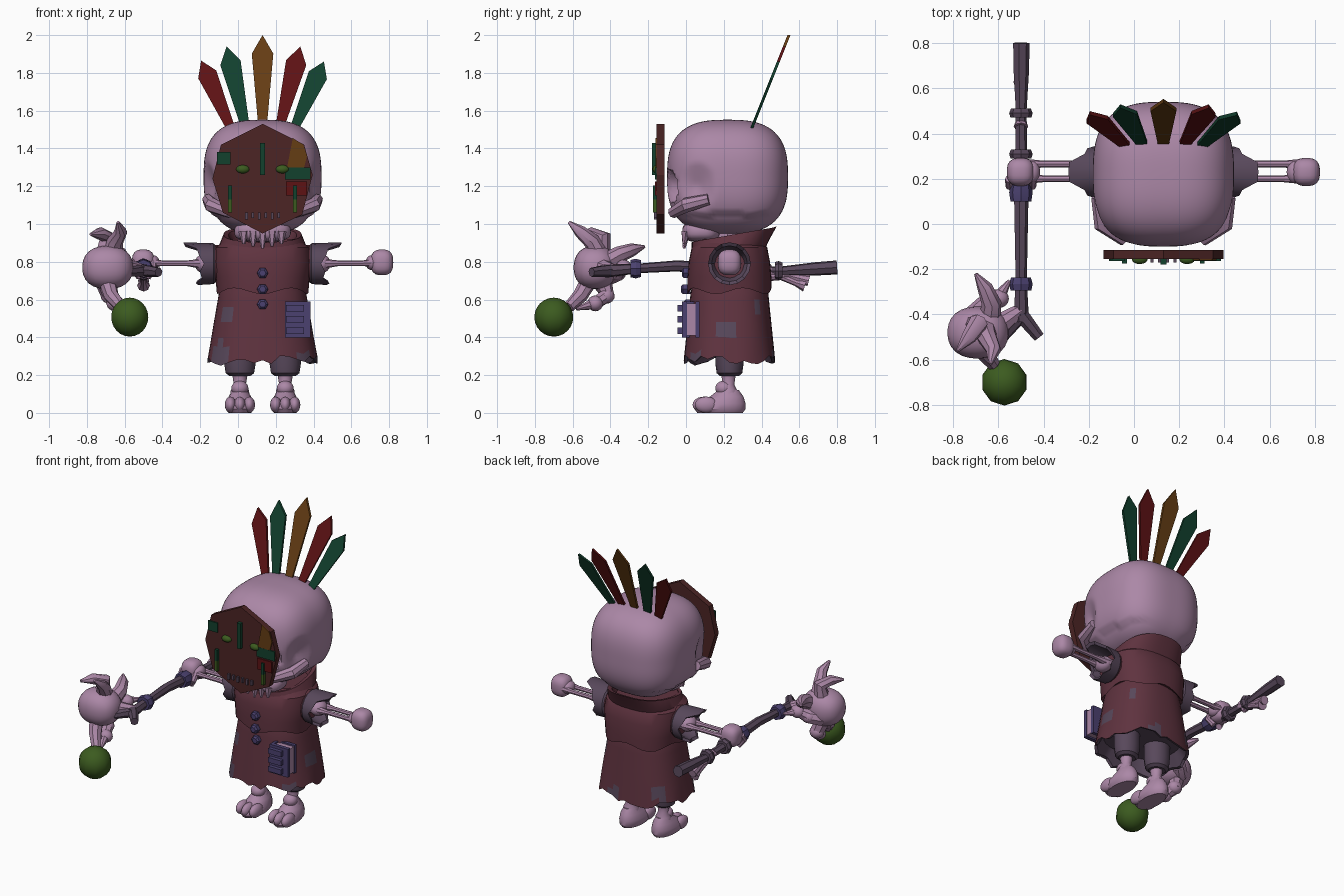
import bpy, bmesh, math, random
from mathutils import Vector, Quaternion

if "Cube" in bpy.data.objects:
    bpy.data.objects.remove(bpy.data.objects["Cube"])

random.seed(4)
CX = 0.13  # body centre line
TAU = 2 * math.pi


def mat(name, *rgb):
    m = bpy.data.materials.new(name)
    m.diffuse_color = (*rgb, 1)
    m.use_nodes = True
    m.node_tree.nodes["Principled BSDF"].inputs["Base Color"].default_value = m.diffuse_color
    return m


BONE = mat("pale_bone", .41, .245, .385)
ROBE = mat("maroon_cloth", .115, .033, .05)
GREY = mat("dusky_grey", .098, .065, .105)
WOOD = mat("mask_wood", .072, .018, .018)
BLUE = mat("muted_indigo", .07, .053, .16)
LEAF = mat("leaf_green", .045, .105, .014)
TEAL = mat("deep_teal", .006, .052, .027)
RED = mat("deep_red", .11, .006, .007)
OCHRE = mat("ochre", .13, .047, .007)


def finish(bm, name, mats, angle=35):
    bmesh.ops.recalc_face_normals(bm, faces=bm.faces)
    me = bpy.data.meshes.new(name)
    bm.to_mesh(me)
    bm.free()
    for m in mats if isinstance(mats, (list, tuple)) else [mats]:
        me.materials.append(m)
    ob = bpy.data.objects.new(name, me)
    bpy.context.collection.objects.link(ob)
    bpy.ops.object.select_all(action='DESELECT')
    ob.select_set(True)
    bpy.context.view_layer.objects.active = ob
    if angle:
        bpy.ops.object.shade_smooth_by_angle(angle=math.radians(angle))
    return ob


def skin(name, rings, mats, idx=None, caps=(True, True), patch=None, angle=35):
    """Join rings of points into one surface."""
    bm = bmesh.new()
    vs = [[bm.verts.new(p) for p in r] for r in rings]
    n = len(vs[0])
    for k in range(len(vs) - 1):
        for i in range(n):
            j = (i + 1) % n
            f = bm.faces.new((vs[k][i], vs[k][j], vs[k + 1][j], vs[k + 1][i]))
            f.material_index = idx[k] if idx else 0
            if patch and patch(f.calc_center_median()):
                f.material_index = 1
    for end, r in zip(caps, (vs[0], vs[-1])):
        if end:
            f = bm.faces.new(r)
            f.material_index = idx[-1] if idx and r is vs[-1] else 0
    return finish(bm, name, mats, angle)


def tube(name, pts, radii, m, n=8, angle=40):
    pts = [Vector(p) for p in pts]
    rings, q, old = [], None, None
    for i, p in enumerate(pts):
        t = (pts[min(i + 1, len(pts) - 1)] - pts[max(i - 1, 0)]).normalized()
        q = Vector((0, 0, 1)).rotation_difference(t) if q is None else old.rotation_difference(t) @ q
        old = t
        rings.append([p + q @ Vector((math.cos(TAU * k / n), math.sin(TAU * k / n), 0)) * radii[i]
                      for k in range(n)])
    return skin(name, rings, m, angle=angle)


def blob(name, c, r, m, p=2.0, cuts=5, shape=None):
    """Rounded block: p=2 is an ellipsoid, higher is boxier."""
    bm = bmesh.new()
    bmesh.ops.create_cube(bm, size=2)
    bmesh.ops.subdivide_edges(bm, edges=bm.edges[:], cuts=cuts, use_grid_fill=True)
    for v in bm.verts:
        d = Vector([math.tan(a * math.pi / 4) for a in v.co])
        d /= sum(abs(a) ** p for a in d) ** (1 / p)
        v.co = Vector([c[i] + d[i] * r[i] for i in range(3)])
        if shape:
            shape(v.co)
    return finish(bm, name, m, 50)


def box(name, x0, x1, y0, y1, z0, z1, m):
    return skin(name, [[(x0, y0, z), (x1, y0, z), (x1, y1, z), (x0, y1, z)] for z in (z0, z1)], m, angle=0)


def oval(cx, cy, rx, ry, z, jag=None, n=40, tilt=0, p=2.5):
    out = []
    for i in range(n):
        c, s = math.cos(TAU * i / n), math.sin(TAU * i / n)
        k = (abs(c) ** p + abs(s) ** p) ** (-1 / p)
        out.append((cx + c * k * rx, cy + s * k * ry, z + tilt * s + (jag[i] if jag else 0)))
    return out


# ---- skull with hollow sockets and nose
def face(v):
    dx = abs(v.x - CX)
    if v.y < .1:
        socket = math.hypot((dx - .135) / .085, (v.z - 1.20) / .09)
        v.y += .11 * max(0, 1 - socket ** 2)
        v.y += .08 * max(0, 1 - math.hypot(dx / .035, (v.z - 1.1) / .05))
    if v.y < .18 and v.z < 1.33 and dx > .2:      # sunken temples and cheeks
        k = max(0, 1 - math.hypot((v.y - .06) / .1, (v.z - 1.2) / .13))
        v.x -= math.copysign(.05 * k, v.x - CX)
    if v.z < 1.05:
        v.x = CX + (v.x - CX) * .92


blob("skull", (CX, .22, 1.25), (.312, .32, .302), BONE, 2.8, 23, face)
for s in (-1, 1):
    tube("cheekbone", [(CX + s * .29, .12, 1.13), (CX + s * .27, .0, 1.1), (CX + s * .17, -.07, 1.06)],
         [.03, .04, .03], BONE)
blob("jaw", (CX, .08, .96), (.15, .1, .055), BONE, 3)
for k in range(-2, 3):
    tube("tooth", [(CX + k * .05, .0, .96), (CX + k * .05, -.01, .87 + .012 * abs(k))], [.028, .008], BONE, 6)
tube("neck", [(CX, .22, .8), (CX, .22, 1.0)], [.07, .07], BONE)

# ---- mask
outline = [(0, 1.53), (.22, 1.42), (.265, 1.26), (.21, 1.05), (0, .95), (-.21, 1.06), (-.265, 1.24), (-.22, 1.42)]
skin("mask", [[(CX + x, y, z) for x, z in outline] for y in (-.155, -.115)], WOOD, angle=0)
for x0, x1, z0, z1, m in ((-.11, -.04, 1.315, 1.38, TEAL), (.25, .385, 1.235, 1.3, TEAL),
                          (.255, .365, 1.15, 1.225, RED)):
    box("mask_paint", x0, x1, -.163, -.154, z0, z1, m)
stripe = [(.26, 1.3), (.35, 1.3), (.365, 1.36), (.345, 1.42), (.29, 1.455)]
skin("mask_ochre_stripe", [[(x, y, z) for x, z in stripe] for y in (-.162, -.154)], OCHRE, angle=0)
box("mask_nose", CX - .013, CX + .013, -.18, -.15, 1.26, 1.43, TEAL)
for s in (-1, 1):
    blob("mask_eye", (CX + s * .105, -.155, 1.29), (.035, .022, .022), LEAF)
    box("mask_cheek_bar", CX + s * .172 - .01, CX + s * .172 + .01, -.175, -.15, 1.06, 1.13, LEAF)
    box("mask_cheek_bar_top", CX + s * .172 - .01, CX + s * .172 + .01, -.175, -.15, 1.13, 1.205, TEAL)
for k in range(6):
    x = CX + (k - 2.5) * .034
    box("mask_tooth", x - .007, x + .007, -.17, -.15, 1.025 + .006 * (k % 2), 1.062, GREY)

# ---- feather crest, all in one tilted plane
for bx, bz, tx, tz, w, m in ((-.165, 1.52, -.325, 1.865, .052, RED), (-.09, 1.53, -.19, 1.94, .055, TEAL),
                             (0, 1.53, 0, 2.0, .057, OCHRE), (.09, 1.53, .2, 1.94, .055, RED),
                             (.165, 1.52, .325, 1.86, .052, TEAL)):
    b, d = Vector((bx + CX, 0, bz - .02)), Vector((tx - bx, 0, tz - bz + .02))
    side = Vector((d.z, 0, -d.x)).normalized()
    pts = [b - side * .022, b + d * .8 - side * w, b + d, b + d * .8 + side * w, b + side * .022]
    skin("feather", [[(p.x, .347 + (p.z - 1.505) * .4 + o, p.z) for p in pts] for o in (-.008, .008)], m, angle=0)

# ---- robe: skirt, cape and collar
ragged = [random.uniform(-.025, .025) for _ in range(40)]
ragged[23:28] = [-.01, -.02, -.03, -.015, 0]
scallop = [.016 * math.sin(i * TAU / 8) for i in range(40)]


def patches(c):
    spots = ((-.07, .03, .52, .055), (-.1, .05, .31, .075), (.4, .22, .44, .05), (.36, .4, .57, .05),
             (.36, .05, .29, .05), (-.1, .42, .36, .05), (.2, .45, .3, .05))
    return any((c - Vector(s[:3])).length < s[3] for s in spots)


skirt = [oval(CX, .23, .21, .19, .7), oval(CX, .23, .23, .205, .64)]
for k in range(1, 10):
    t = k / 9
    skirt.append(oval(CX, .23, .23 + .062 * t, .205 + .037 * t, .64 - .36 * t,
                      [r * max(0, t - .6) * 2.5 for r in ragged]))
skirt += [oval(CX, .23, .275, .225, .285, ragged), oval(CX, .23, .24, .19, .36)]
skin("robe_skirt", skirt, [ROBE, GREY], [0] * 10 + [1, 1], patch=patches)
skin("robe_cape", [oval(CX, .23, .222, .19, .67), oval(CX, .23, .243, .222, .645, scallop),
                   oval(CX, .23, .25, .222, .72), oval(CX, .23, .262, .215, .8), oval(CX, .23, .25, .2, .875),
                   oval(CX, .23, .19, .16, .92)], ROBE)
skin("collar", [oval(CX, .235, .215, .18, .84, tilt=.02), oval(CX, .235, .23, .205, .885, tilt=.03),
                oval(CX, .255, .205, .225, .945, tilt=.042), oval(CX, .255, .18, .2, .94, tilt=.04),
                oval(CX, .25, .14, .13, .87)], ROBE, caps=(False, True))
for z, y in ((.74, -.0), (.655, -.005), (.575, .012)):
    tube("button", [(CX, y + .03, z), (CX, y - .012, z), (CX, y - .022, z)], [.03, .03, .018], BLUE, 6, 20)

# ---- belt book with clasps
box("book_pages", .262, .38, .0, .055, .41, .58, BONE)
box("book_cover_front", .25, .385, -.02, .005, .4, .59, BLUE)
box("book_cover_back", .25, .385, .05, .072, .4, .59, BLUE)
box("book_spine", .25, .268, -.02, .072, .4, .59, BLUE)
for z in (.435, .495, .555):
    box("book_clasp", .255, .35, -.045, -.015, z - .017, z + .017, BLUE)

# ---- sleeves, arms, hands, legs and feet
for s in (-1, 1):
    def px(d, y, z):
        return (CX + s * d, y, z)

    def cuff(d, r, spike):
        out = []
        for i in range(16):
            a = TAU * i / 16
            up = max(0, math.sin(a)) ** 3 * .11 + max(0, -math.sin(a)) ** 3 * .03 + (.02 if i % 2 else 0)
            out.append(px(d + spike * up, .23 + r * math.cos(a), .79 + r * math.sin(a)))
        return out
    skin("shoulder", [cuff(.15, .08, 0), cuff(.22, .1, 0), cuff(.27, .1, 0)], ROBE)
    skin("torn_sleeve", [cuff(.24, .09, 0), cuff(.26, .108, 0), cuff(.31, .113, 1), cuff(.3, .095, 1),
                         cuff(.25, .07, 0)], GREY)
    blob("elbow", px(.31, .23, .79), (.05, .06, .05), BONE)
    for y in (.2, .265):
        tube("forearm", [px(.28, y, .79), px(.34, y, .79), px(.4, y, .792), px(.53, y, .792), px(.6, y, .795)],
             [.028, .024, .015, .015, .022], BONE)
    blob("hand", px(.632, .23, .797), (.06, .062, .068), BONE, 2.8)
    blob("wrist", px(.58, .23, .795), (.035, .05, .04), BONE)

    skin("trouser_leg", [oval(CX + s * .12, .23, rx, rx * .9, z, n=16, p=2) for rx, z in
                         ((.055, .195), (.075, .21), (.083, .26), (.085, .4))], GREY)
    tube("shin", [px(.12, .225, z) for z in (.07, .12, .15, .2)], [.055, .048, .032, .04], BONE, 10)
    blob("ankle", px(.12, .2, .13), (.045, .045, .04), BONE)
    skin("foot", [oval(CX + s * .12, cy, rx, ry, z, n=20, p=2) for cy, rx, ry, z in
                  ((.18, .06, .12, 0), (.18, .074, .135, .02), (.185, .074, .13, .05), (.215, .06, .09, .085),
                   (.225, .04, .055, .12))], BONE)
    for k in (-1, 0, 1):
        blob("toe", px(.12 + k * .05, .095 + .012 * abs(k), .043), (.03, .06, .043), BONE)

# ---- gnarled staff with wraps and forked tip
SX = -.5
ys = ((.8, .77, .038), (.68, .762, .036), (.5, .75, .025), (.32, .752, .028), (.15, .765, .034),
      (-.05, .778, .03), (-.25, .765, .026), (-.43, .75, .036))
tube("staff", [(SX, y, z) for y, z, r in ys], [r for y, z, r in ys], GREY, 7, 20)
for dx in (-.08, .08):
    tube("staff_fork", [(SX, -.4, .752), (SX + dx * .5, -.45, .75), (SX + dx, -.5, .745)], [.034, .03, .025], GREY, 7, 20)
for y, z, h, m in ((.14, .766, .04, BLUE), (.31, .752, .02, GREY), (.49, .752, .02, GREY), (-.265, .764, .028, BLUE)):
    tube("staff_wrap", [(SX, y + h, z), (SX, y, z), (SX, y - h, z)], [.044, .052, .046], m, 8, 20)
tube("hanging_bone", [(SX, .43, .76), (SX, .47, .735), (SX, .58, .69), (SX, .63, .675)], [.032, .018, .018, .034], BONE)
tube("staff_bone", [(SX, .45, .72), (SX, .55, .725), (SX, .65, .7)], [.022, .015, .03], BONE)
for s in (-1, 1):
    tube("grip_finger", [(SX + s * .05, .2, .80), (SX + s * .05, .17, .76), (SX + s * .02, .19, .72)], [.02] * 3, BONE)

# ---- clawed totem at the staff tip
blob("totem_palm", (-.69, -.48, .77), (.135, .115, .115), BONE, 2.3, 6)
claws = (((-.66, -.47, .85), (-.65, -.5, .91), (-.62, -.56, .96), (-.635, -.62, 1.01)),
         ((-.70, -.45, .85), (-.69, -.44, .93), (-.73, -.5, .95), (-.78, -.56, .945)),
         ((-.64, -.42, .8), (-.63, -.35, .84), (-.66, -.28, .865), (-.70, -.22, .88)),
         ((-.72, -.42, .72), (-.66, -.36, .74), (-.6, -.33, .77), (-.55, -.25, .77)),
         ((-.70, -.44, .68), (-.68, -.42, .62), (-.65, -.48, .58), (-.61, -.58, .55)))
for c in claws:
    tube("totem_claw", c, [.05, .044, .034, .008], BONE)
for c in claws[3:]:
    for p in c[1:3]:
        blob("claw_knuckle", p, (.047, .042, .042), BONE, cuts=3)
tube("totem_thumb", [(-.69, -.52, .69), (-.67, -.56, .62), (-.62, -.62, .56)], [.045, .04, .03], BONE)
tube("totem_wrist", [(-.6, -.45, .77), (SX, -.38, .755)], [.05, .03], BONE)

# ---- hanging orb
bm = bmesh.new()
bmesh.ops.create_uvsphere(bm, u_segments=10, v_segments=12, radius=.103)
bmesh.ops.translate(bm, verts=bm.verts, vec=(-.573, -.7, .507))
finish(bm, "green_orb", LEAF, 50)
